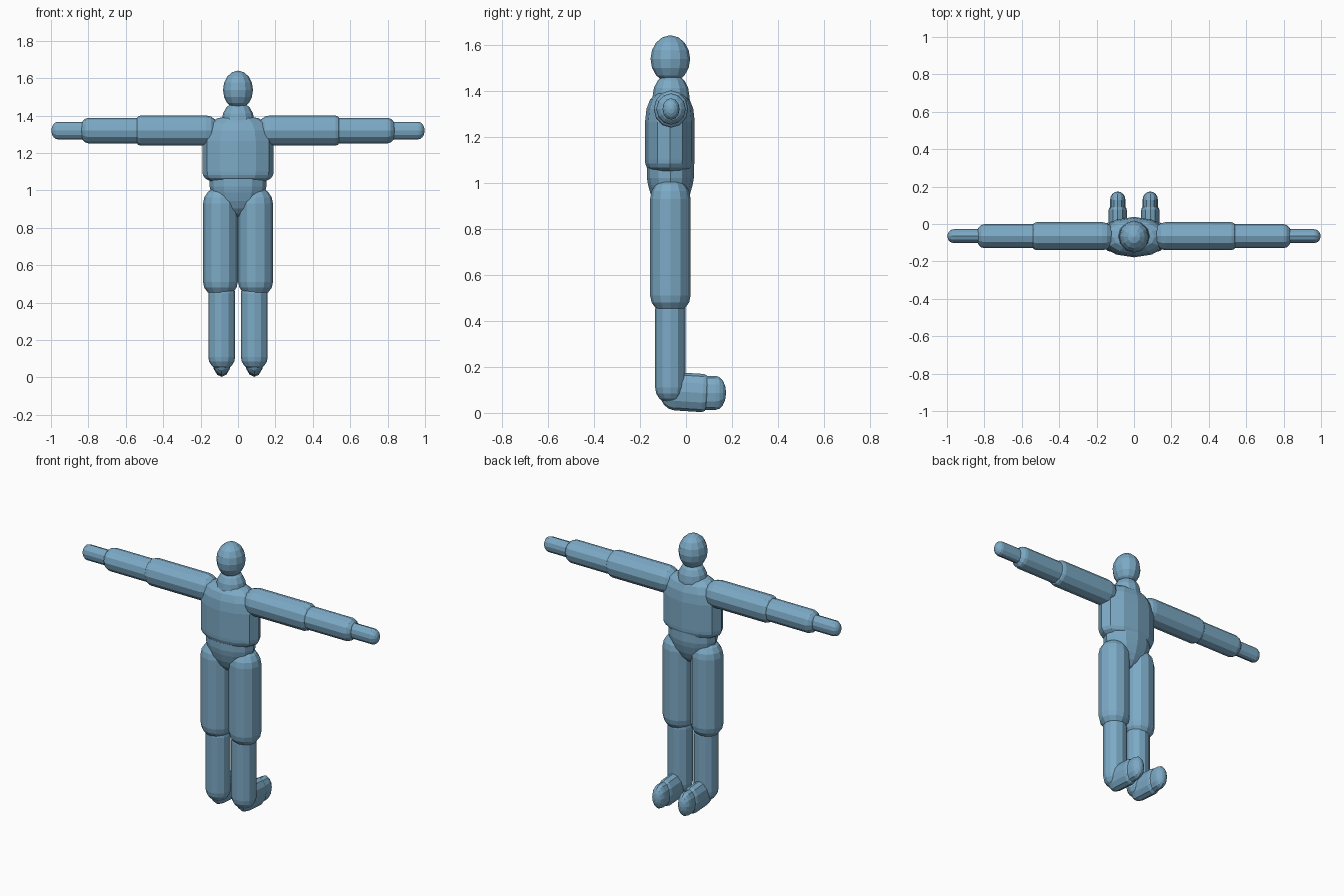
import bpy, bmesh, math
from mathutils import Vector

if "Cube" in bpy.data.objects:
    bpy.data.objects.remove(bpy.data.objects["Cube"])

SIDES = 12
CY = -0.065   # depth of the body axis
skin = bpy.data.materials.new("soft_blue")
skin.diffuse_color = (0.20, 0.40, 0.56, 1)
skin.use_nodes = True
skin.node_tree.nodes["Principled BSDF"].inputs["Base Color"].default_value = skin.diffuse_color


def loft(name, p0, p1, ru, rv, rings):
    """Faceted elliptical loft from p0 to p1; rings = (fraction along, scale)."""
    p0, p1 = Vector(p0), Vector(p1)
    d = (p1 - p0).normalized()
    # u is sideways, v is the remaining direction
    u = Vector((1, 0, 0)) if abs(d.x) < 0.7 else Vector((0, 1, 0))
    v = d.cross(u).normalized()
    bm = bmesh.new()
    loops = []
    for t, s in rings:
        c = p0.lerp(p1, t)
        loops.append([bm.verts.new(c + u * ru * s * math.cos(a) + v * rv * s * math.sin(a))
                      for a in (2 * math.pi * i / SIDES for i in range(SIDES))])
    for a, b in zip(loops, loops[1:]):
        for i in range(SIDES):
            j = (i + 1) % SIDES
            bm.faces.new((a[i], a[j], b[j], b[i]))
    bm.faces.new(loops[0][::-1])
    bm.faces.new(loops[-1])
    bmesh.ops.recalc_face_normals(bm, faces=bm.faces)
    me = bpy.data.meshes.new(name)
    bm.to_mesh(me)
    bm.free()
    me.materials.append(skin)
    ob = bpy.data.objects.new(name, me)
    bpy.context.collection.objects.link(ob)
    return ob


def capsule(name, p0, p1, ru, rv, cap0, cap1, steps=4, taper=1.0):
    """Loft with domed ends of length cap0 and cap1."""
    length = (Vector(p1) - Vector(p0)).length
    ang = [math.pi / 2 * (k + 0.15) / (steps + 0.15) for k in range(steps + 1)]
    start = [(cap0 / length * (1 - math.cos(a)), math.sin(a)) for a in ang]
    end = [(1 - cap1 / length * (1 - math.cos(a)), taper * math.sin(a)) for a in reversed(ang)]
    return loft(name, p0, p1, ru, rv, start + end)


# Head and neck
loft("head", (0, CY - 0.003, 1.435), (0, CY - 0.003, 1.64), 0.08, 0.086,
     [((1 - math.cos(a)) / 2, math.sin(a)) for a in
      (math.pi * (k + 0.1) / 8.2 for k in range(9))])
capsule("neck", (0, CY, 1.28), (0, CY, 1.475), 0.086, 0.08, 0.04, 0.10)

# Chest and hips
loft("chest", (0, CY - 0.005, 1.04), (0, CY - 0.005, 1.40), 0.19, 0.108,
     [(0, 0.55), (0.03, 0.8), (0.07, 0.93), (0.12, 0.99), (0.17, 1), (0.62, 1),
      (0.78, 0.94), (0.89, 0.8), (0.96, 0.58), (1, 0.2)])
loft("hips", (0, CY - 0.003, 0.86), (0, CY - 0.003, 1.12), 0.152, 0.102,
     [(0, 0.1), (0.06, 0.4), (0.17, 0.64), (0.32, 0.82), (0.5, 0.95),
      (0.62, 1), (0.85, 1), (1, 0.8)])

# Arms and legs on both sides
for s, side in ((-1, "left"), (1, "right")):
    def arm(part, x0, x1, ry, rz, c0, c1):
        capsule(f"{side}_{part}", (s * x0, CY, 1.32), (s * x1, CY, 1.32), ry, rz, c0, c1)

    arm("upper_arm", 0.10, 0.56, 0.075, 0.081, 0.07, 0.04)
    arm("forearm", 0.48, 0.845, 0.064, 0.068, 0.05, 0.045)
    arm("hand", 0.78, 0.998, 0.037, 0.047, 0.03, 0.035)

    capsule(f"{side}_thigh", (s * 0.094, CY - 0.003, 0.43), (s * 0.094, CY - 0.003, 1.02),
            0.093, 0.088, 0.08, 0.09)
    capsule(f"{side}_shin", (s * 0.087, CY - 0.003, 0.04), (s * 0.087, CY - 0.003, 0.52),
            0.072, 0.066, 0.07, 0.07)
    # Foot slopes down slightly toward the toes
    capsule(f"{side}_foot", (s * 0.087, -0.115, 0.098), (s * 0.087, 0.108, 0.084),
            0.049, 0.083, 0.07, 0.035)
    capsule(f"{side}_toes", (s * 0.087, 0.02, 0.087), (s * 0.087, 0.174, 0.087),
            0.041, 0.074, 0.03, 0.045)
